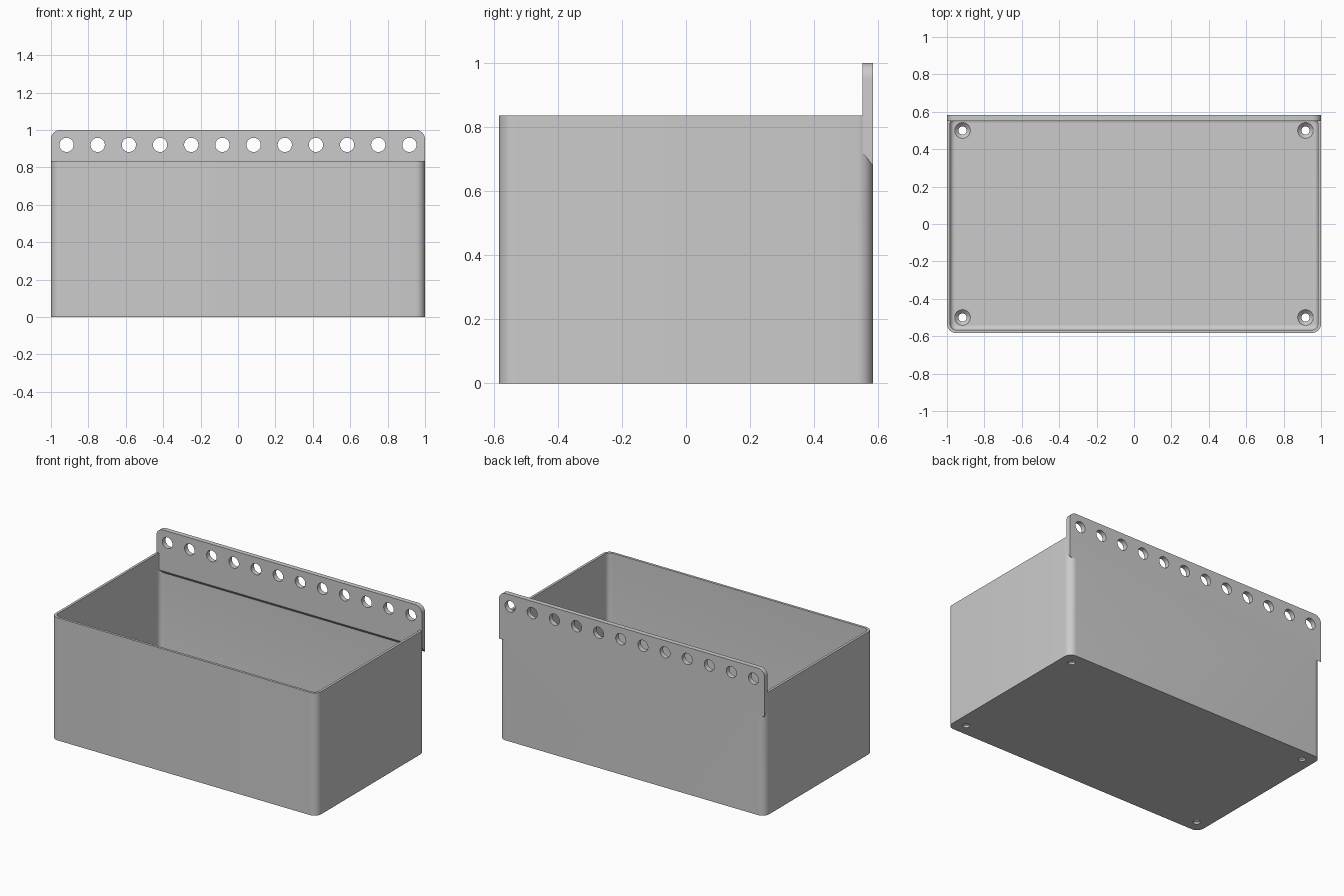
import bpy, bmesh, math
from mathutils import Matrix, Vector

cube = bpy.data.objects.get("Cube")
if cube:
    bpy.data.objects.remove(cube, do_unlink=True)

HX, HY, HEIGHT = 1.0, 0.583, 0.835      # half width, half depth, wall height
WALL, FLOOR, RADIUS = 0.0167, 0.033, 0.05
FILLET = 0.025

grey = bpy.data.materials.new("plain grey")
grey.use_nodes = True
colour = (0.6, 0.6, 0.6, 1)
grey.diffuse_color = colour
grey.node_tree.nodes["Principled BSDF"].inputs["Base Color"].default_value = colour


def make_object(name, bm):
    bmesh.ops.recalc_face_normals(bm, faces=bm.faces)
    mesh = bpy.data.meshes.new(name)
    bm.to_mesh(mesh)
    bm.free()
    mesh.materials.append(grey)
    obj = bpy.data.objects.new(name, mesh)
    bpy.context.collection.objects.link(obj)
    return obj


def arc(cx, cy, r, start, steps=10):
    angles = [start + math.pi / 2 * i / steps for i in range(steps + 1)]
    return [(cx + r * math.cos(a), cy + r * math.sin(a)) for a in angles]


def rounded_ring(bm, inset, z):
    """Rounded rectangle, set in from the outer wall."""
    r = max(RADIUS - inset, 0.005)
    x, y = HX - inset - r, HY - inset - r
    corners = [(x, y), (-x, y), (-x, -y), (x, -y)]
    points = [p for i, c in enumerate(corners) for p in arc(*c, r, i * math.pi / 2)]
    return [bm.verts.new((px, py, z)) for px, py in points]


def bridge(bm, a, b):
    for i in range(len(a)):
        j = (i + 1) % len(a)
        bm.faces.new((a[i], a[j], b[j], b[i]))


# Open tray: outer wall, rim, inner wall, rounded inner foot, floor
bm = bmesh.new()
levels = [(0, 0), (0, HEIGHT), (WALL, HEIGHT)]
for i in range(7):
    a = math.pi / 2 * i / 6
    levels.append((WALL + FILLET * (1 - math.cos(a)), FLOOR + FILLET * (1 - math.sin(a))))
rings = [rounded_ring(bm, inset, z) for inset, z in levels]
for a, b in zip(rings, rings[1:]):
    bridge(bm, a, b)
bm.faces.new(rings[0])
bm.faces.new(rings[-1])
box = make_object("storage_box", bm)

# Hanging plate: rounded top corners and a sloped lower edge
FRONT, LOW_FRONT, LOW_BACK, TOP = 0.55, 0.72, 0.68, 1.0
outline = [(-HX, None), (HX, None)]
outline += arc(HX - RADIUS, TOP - RADIUS, RADIUS, 0)
outline += arc(-HX + RADIUS, TOP - RADIUS, RADIUS, math.pi / 2)
bm = bmesh.new()
front = [bm.verts.new((x, FRONT, LOW_FRONT if z is None else z)) for x, z in outline]
back = [bm.verts.new((x, HY, LOW_BACK if z is None else z)) for x, z in outline]
bridge(bm, front, back)
bm.faces.new(front)
bm.faces.new(back)
plate = make_object("hanging_plate", bm)


# Hole cutters
def add_cone(bm, place, r1, r2, depth, turn=Matrix()):
    bmesh.ops.create_cone(bm, cap_ends=True, segments=32, radius1=r1, radius2=r2,
                          depth=depth, matrix=Matrix.Translation(Vector(place)) @ turn)


bm = bmesh.new()
for i in range(12):
    add_cone(bm, ((i - 5.5) / 6, 0.566, 0.92), 0.038, 0.038, 0.2,
             Matrix.Rotation(math.pi / 2, 4, "X"))
hook_holes = make_object("hook_hole_cutter", bm)

screw_spots = [(sx * 0.917, sy * 0.5) for sx in (-1, 1) for sy in (-1, 1)]
bm = bmesh.new()
for x, y in screw_spots:
    add_cone(bm, (x, y, 0.02), 0.022, 0.022, 0.2)
screw_holes = make_object("screw_hole_cutter", bm)

bm = bmesh.new()
for x, y in screw_spots:
    add_cone(bm, (x, y, 0.025), 0.022, 0.046, 0.024)
sinks = make_object("countersink_cutter", bm)

# Join the plate to the box and drill the holes
for tool, operation in ((plate, "UNION"), (hook_holes, "DIFFERENCE"),
                        (screw_holes, "DIFFERENCE"), (sinks, "DIFFERENCE")):
    tool.hide_render = True
    mod = box.modifiers.new(tool.name, "BOOLEAN")
    mod.operation, mod.solver, mod.object = operation, "EXACT", tool
    bpy.context.view_layer.objects.active = box
    bpy.ops.object.modifier_apply(modifier=mod.name)
    bpy.data.objects.remove(tool, do_unlink=True)

bpy.ops.object.select_all(action="DESELECT")
box.select_set(True)
bpy.context.view_layer.objects.active = box
bpy.ops.object.shade_smooth_by_angle(angle=math.radians(30))
